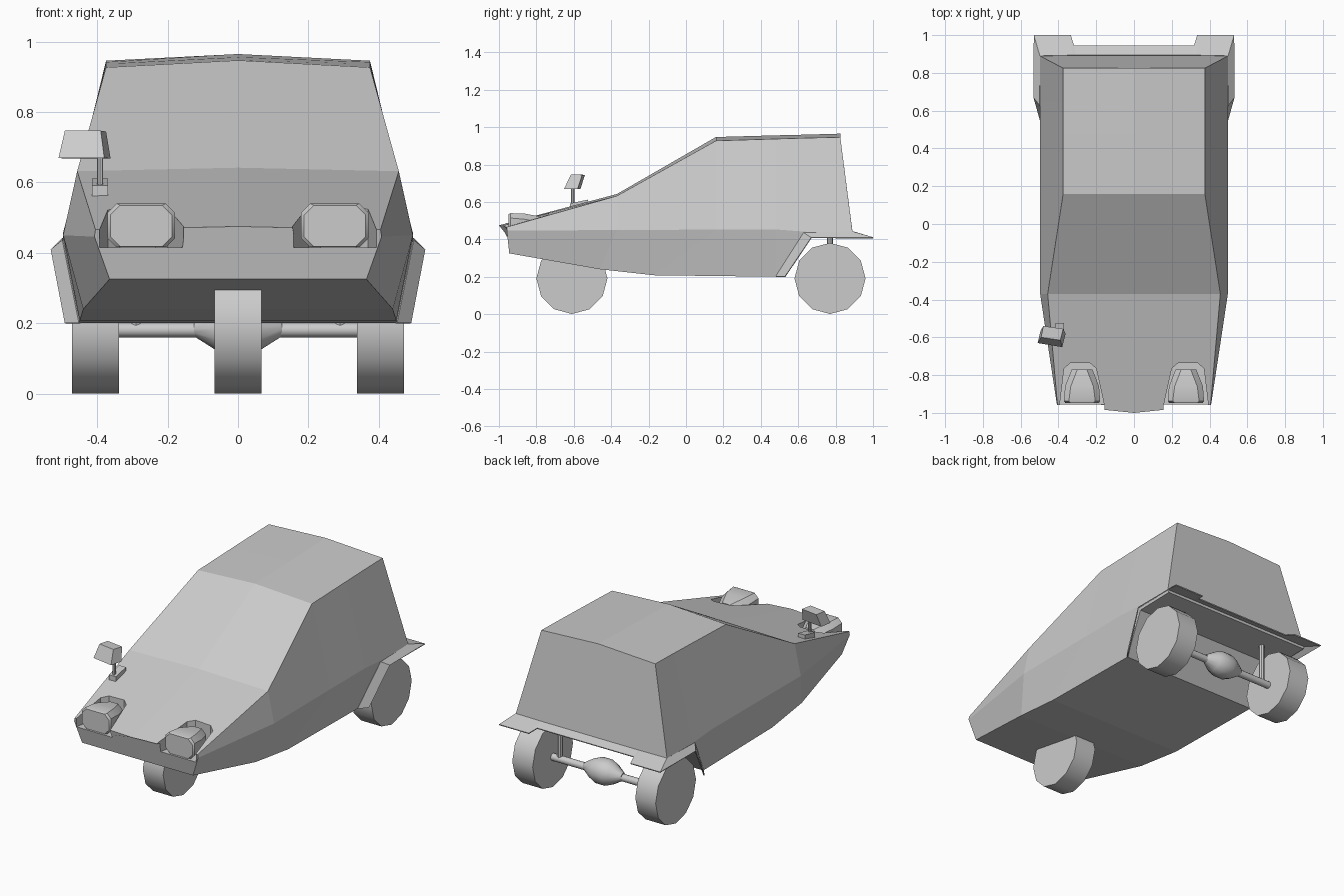
import bpy, bmesh
from math import cos, sin, pi
from mathutils import Matrix

if "Cube" in bpy.data.objects:
    bpy.data.objects.remove(bpy.data.objects["Cube"])


def finish(name, bm, smooth=False):
    bmesh.ops.recalc_face_normals(bm, faces=bm.faces)
    me = bpy.data.meshes.new(name)
    bm.to_mesh(me)
    bm.free()
    ob = bpy.data.objects.new(name, me)
    bpy.context.collection.objects.link(ob)
    if smooth:
        bpy.ops.object.select_all(action='DESELECT')
        ob.select_set(True)
        bpy.context.view_layer.objects.active = ob
        bpy.ops.object.shade_smooth_by_angle(angle=0.7)
    return ob


def loft(name, rings, closed=True, caps=True, smooth=False):
    """Skin a row of equal-length point rings."""
    bm = bmesh.new()
    vs = [[bm.verts.new(p) for p in r] for r in rings]
    n = len(rings[0])
    for a, b in zip(vs, vs[1:]):
        for i in range(n if closed else n - 1):
            j = (i + 1) % n
            bm.faces.new((a[i], a[j], b[j], b[i]))
    if caps:
        bm.faces.new(vs[0])
        bm.faces.new(vs[-1])
    return finish(name, bm, smooth)


def lathe_x(name, profile, center, n=12):
    """Turn (x, radius) pairs around an axis along x."""
    cx, cy, cz = center
    return loft(name, [[(cx + x, cy + r * sin(2 * pi * i / n), cz + r * cos(2 * pi * i / n))
                        for i in range(n)] for x, r in profile], smooth=True)


def post(name, x, y, z0, z1, r, n=8):
    return loft(name, [[(x + r * cos(2 * pi * i / n), y + r * sin(2 * pi * i / n), z)
                        for i in range(n)] for z in (z0, z1)], smooth=True)


def mx(p):
    return (-p[0], p[1], p[2])


# Body: centre top, roof edge, belt and sill at each station
stations = [
    [(0, -1.0, .475), (.405, -.958, .466), (.408, -.958, .446), (.365, -.945, .325)],
    [(0, -.37, .642), (.457, -.37, .632), (.497, -.37, .45), (.44, -.46, .24)],
    [(0, .16, .947), (.375, .16, .927), (.497, .16, .452), (.45, -.17, .208)],
    [(0, .48, .956), (.375, .48, .937), (.498, .48, .453), (.45, .48, .20)],
    [(0, .65, .96), (.375, .65, .942), (.498, .65, .44), (.494, .645, .415)],
    [(0, .825, .965), (.375, .825, .946), (.498, .89, .44), (.494, .893, .42)],
]
body = loft("body", [s + [mx(p) for p in s[:0:-1]] for s in stations])

# Recesses for the headlights
recess = [(.155, -1.05), (.155, -.97), (.20, -.765), (.235, -.735),
          (.335, -.735), (.37, -.765), (.393, -.955), (.393, -1.05)]
for s, side in ((1, "right"), (-1, "left")):
    cut = loft(f"{side}_recess_cutter", [[(s * x, y, z) for x, y in recess] for z in (.415, .7)])
    cut.hide_render = True
    cut.hide_viewport = True
    m = body.modifiers.new("recess", 'BOOLEAN')
    m.operation = 'DIFFERENCE'
    m.solver = 'EXACT'
    m.object = cut

# Headlights: chamfered blocks narrowing backwards
for s, side in ((1, "right"), (-1, "left")):
    rings = []
    for y, w, z0, z1, c in ((-.948, .088, .418, .535, .028), (-.938, .096, .416, .54, .026),
                            (-.86, .09, .416, .537, .03), (-.77, .055, .416, .52, .03)):
        x0, x1 = .275 - w, .275 + w
        rings.append([(s * x, y, z) for x, z in (
            (x0 + c, z0), (x1 - c, z0), (x1, z0 + c), (x1, z1 - c),
            (x1 - c, z1), (x0 + c, z1), (x0, z1 - c), (x0, z0 + c))])
    loft(f"{side}_headlight", rings, smooth=True)

# Rear mudguard: flared lip around both arches and the tail
inner = [(.45, .48, .2), (.497, .63, .435), (.497, .89, .44), (.33, .893, .44), (.31, .893, .44)]
outer = [(.49, .53, .2), (.53, .67, .408), (.53, 1.0, .408), (.335, 1.0, .408), (.318, .945, .422)]
guard = loft("rear_mudguard", [h + [mx(p) for p in h[::-1]] for h in (inner, outer)],
             closed=False, caps=False)
sol = guard.modifiers.new("thickness", 'SOLIDIFY')
sol.thickness = .006
sol.offset = 0

# Wheels
tyre = [(-.067, .19), (.067, .19)]
for name, x, y in (("front_wheel", 0, -.61), ("right_rear_wheel", .405, .77),
                   ("left_rear_wheel", -.405, .77)):
    lathe_x(name, tyre, (x, y, .191))

# Rear axle, differential and suspension struts
lathe_x("rear_axle", [(-.34, .021), (.34, .021)], (0, .77, .181))
lathe_x("differential", [(-.125, .022), (-.065, .06), (-.03, .074), (.03, .074),
                         (.065, .06), (.125, .022)], (0, .77, .185))
for s, side in ((1, "right"), (-1, "left")):
    post(f"{side}_rear_strut", s * .29, .77, .18, .43, .016)

# Side mirror: foot, stem and tapered slanted head
loft("mirror_foot", [[(-.415, -.62, z), (-.37, -.62, z), (-.37, -.525, z + .02), (-.415, -.525, z + .02)]
                     for z in (.555, .592)])
post("mirror_stem", -.392, -.605, .59, .69, .009)
head = loft("mirror_head", [
    [(-.51, -.63, .67), (-.38, -.652, .67), (-.362, -.58, .668), (-.495, -.565, .668)],
    [(-.492, -.6, .747), (-.39, -.615, .747), (-.375, -.555, .745), (-.48, -.54, .745)]])
